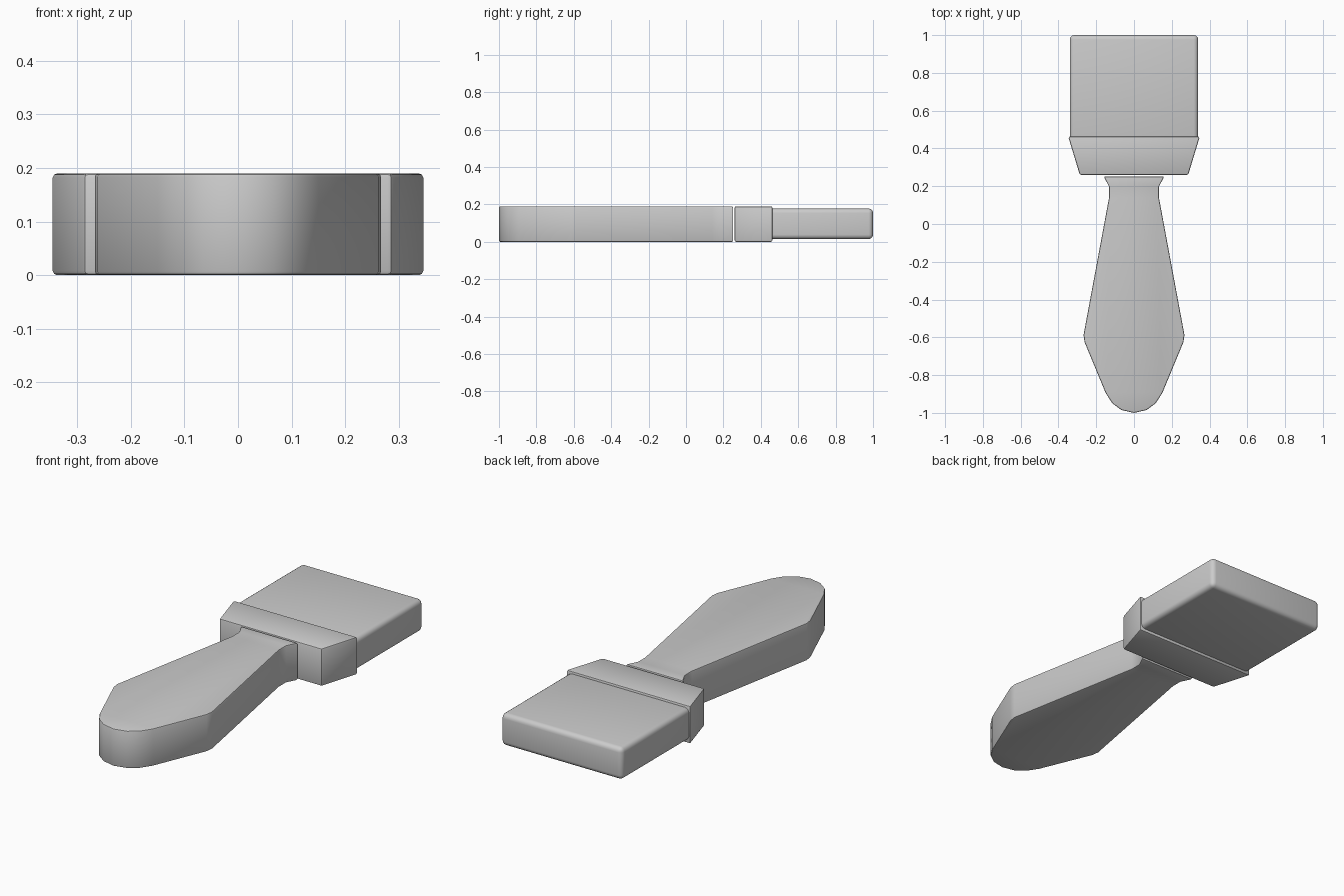
import bpy, bmesh, math

cube = bpy.data.objects.get("Cube")
if cube:
    bpy.data.objects.remove(cube, do_unlink=True)

grey = bpy.data.materials.new("plain grey")
grey.use_nodes = True
colour = (0.6, 0.6, 0.6, 1)
grey.diffuse_color = colour
grey.node_tree.nodes["Principled BSDF"].inputs["Base Color"].default_value = colour


def slab(name, half_outline, z0, z1, bevel, segments):
    """Extrude a mirrored (x, y) half outline between two heights, with rounded edges."""
    outline = half_outline + [(-x, y) for x, y in reversed(half_outline) if x > 0]
    bm = bmesh.new()
    base = bm.faces.new([bm.verts.new((x, y, z0)) for x, y in outline])
    top = bmesh.ops.extrude_face_region(bm, geom=[base])["geom"]
    for v in top:
        if isinstance(v, bmesh.types.BMVert):
            v.co.z = z1
    bmesh.ops.recalc_face_normals(bm, faces=bm.faces)
    mesh = bpy.data.meshes.new(name)
    bm.to_mesh(mesh)
    bm.free()
    obj = bpy.data.objects.new(name, mesh)
    bpy.context.collection.objects.link(obj)
    mesh.materials.append(grey)
    mod = obj.modifiers.new("rounded edges", 'BEVEL')
    mod.width = bevel
    mod.segments = segments
    mod.limit_method = 'ANGLE'
    mod.angle_limit = math.radians(40)
    bpy.ops.object.select_all(action='DESELECT')
    bpy.context.view_layer.objects.active = obj
    obj.select_set(True)
    bpy.ops.object.modifier_apply(modifier=mod.name)
    bpy.ops.object.shade_smooth_by_angle(angle=math.radians(35))
    return obj


# Handle: rounded butt, wide belly, narrow neck and flared collar
slab("handle", [(0, -1), (0.066, -0.985), (0.114, -0.95), (0.15, -0.895),
                (0.262, -0.625), (0.267, -0.587), (0.132, 0.14),
                (0.132, 0.197), (0.16, 0.252)], 0, 0.19, 0.007, 2)

# Ferrule: flared band holding the bristles, with a hairline gap to the handle
slab("ferrule", [(0.287, 0.26), (0.348, 0.462)], 0, 0.19, 0.008, 2)

# Bristle block: soft-edged slab tucked into the ferrule
slab("bristles", [(0.34, 0.43), (0.34, 1)], 0.015, 0.178, 0.024, 4)
